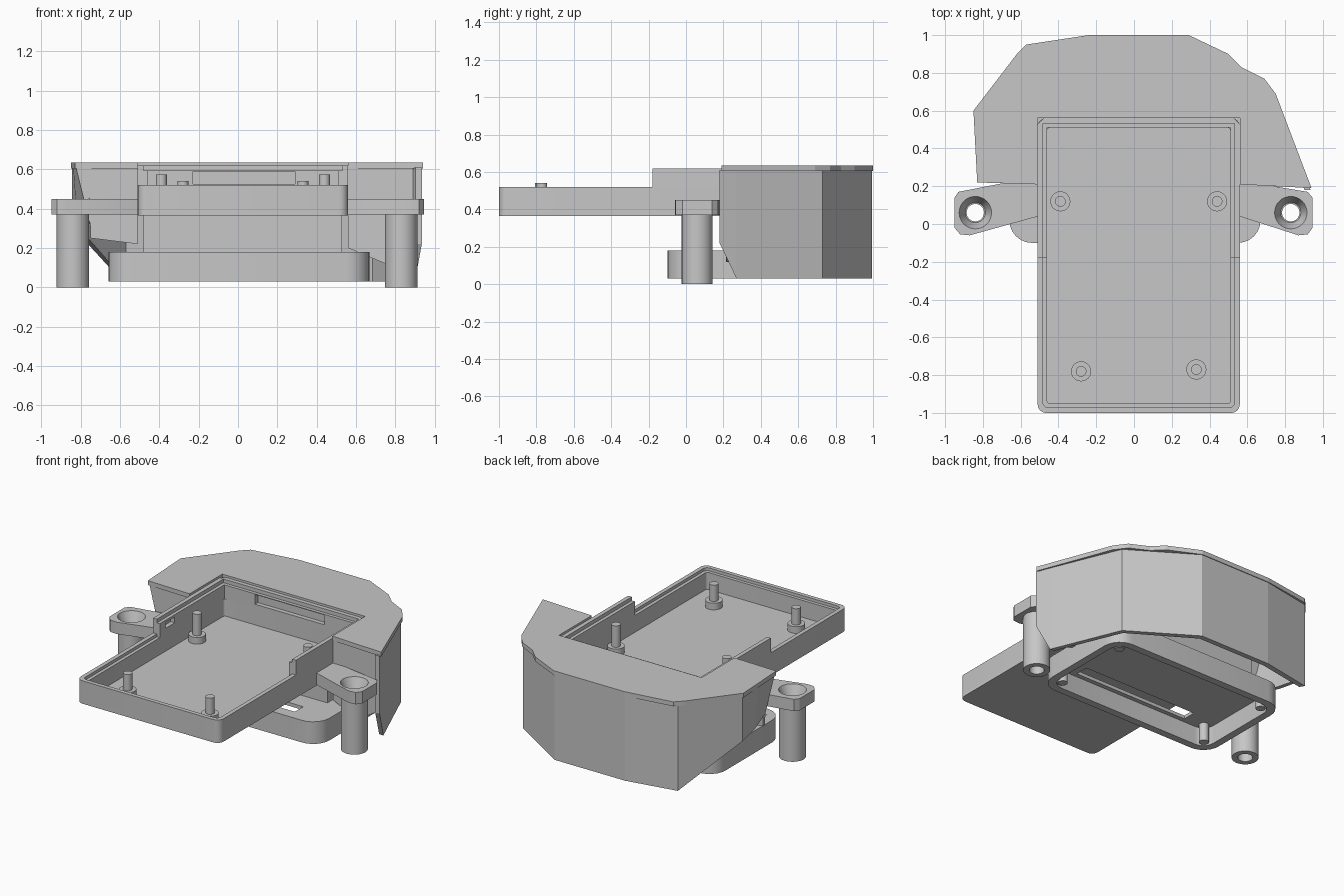
import bpy, bmesh
from math import cos, sin, pi

cube = bpy.data.objects.get("Cube")
if cube:
    bpy.data.objects.remove(cube, do_unlink=True)

GREY = (0.57, 0.57, 0.57, 1)
grey = bpy.data.materials.new("plain_grey")
grey.use_nodes = True
grey.diffuse_color = GREY
grey.node_tree.nodes["Principled BSDF"].inputs["Base Color"].default_value = GREY


def finish(name, bm):
    bmesh.ops.recalc_face_normals(bm, faces=bm.faces)
    mesh = bpy.data.meshes.new(name)
    bm.to_mesh(mesh)
    bm.free()
    mesh.materials.append(grey)
    ob = bpy.data.objects.new(name, mesh)
    bpy.context.collection.objects.link(ob)
    return ob


def smooth(ob):
    bpy.ops.object.select_all(action='DESELECT')
    ob.select_set(True)
    bpy.context.view_layer.objects.active = ob
    bpy.ops.object.shade_smooth_by_angle()
    return ob


def prism(name, pts, a, b, upright=False):
    """Extrude an outline along z, or an upright x-z outline along y."""
    bm = bmesh.new()
    low, top = ([bm.verts.new((p, d, q) if upright else (p, q, d)) for p, q in pts]
                for d in (a, b))
    bm.faces.new(low)
    bm.faces.new(top)
    n = len(pts)
    for i in range(n):
        j = (i + 1) % n
        bm.faces.new((low[i], low[j], top[j], top[i]))
    return finish(name, bm)


def ring(name, outer, inner, z0, z1):
    """Upright band between two outlines with equal point counts."""
    bm = bmesh.new()
    loops = [[bm.verts.new((x, y, z)) for x, y in pts]
             for pts, z in ((outer, z0), (outer, z1), (inner, z1), (inner, z0))]
    n = len(outer)
    for a in range(4):
        p, q = loops[a], loops[(a + 1) % 4]
        for i in range(n):
            j = (i + 1) % n
            bm.faces.new((p[i], p[j], q[j], q[i]))
    return finish(name, bm)


def round_rect(x0, x1, y0, y1, r, steps=6):
    pts = []
    corners = ((x1 - r, y1 - r), (x0 + r, y1 - r), (x0 + r, y0 + r), (x1 - r, y0 + r))
    for k, (cx, cy) in enumerate(corners):
        for i in range(steps + 1):
            a = (k + i / steps) * pi / 2
            pts.append((cx + r * cos(a), cy + r * sin(a)))
    return pts


def circle(x, y, r, n=32):
    return [(x + r * cos(2 * pi * i / n), y + r * sin(2 * pi * i / n)) for i in range(n)]


def box(name, x0, x1, y0, y1, z0, z1):
    return prism(name, [(x0, y0), (x1, y0), (x1, y1), (x0, y1)], z0, z1)


def cut(ob, cutter):
    cutter.hide_render = True
    mod = ob.modifiers.new("cut", 'BOOLEAN')
    mod.operation = 'DIFFERENCE'
    mod.solver = 'EXACT'
    mod.object = cutter
    bpy.context.view_layer.objects.active = ob
    bpy.ops.object.modifier_apply(modifier=mod.name)
    bpy.data.objects.remove(cutter, do_unlink=True)


# Long shallow tray with a stepped rim
L, R, F, B = -0.51, 0.56, -1.0, 0.56


def tray_outline(t):
    return round_rect(L + t, R - t, F + t, B - t, max(0.045 - t * 0.6, 0.012))


prism("tray_floor", tray_outline(0), 0.365, 0.385)
smooth(ring("tray_wall", tray_outline(0), tray_outline(0.05), 0.385, 0.5))
smooth(ring("tray_lip", tray_outline(0), tray_outline(0.028), 0.5, 0.52))


# Raised wall around the back half of the tray
def raised(name, t, z0, z1):
    y = -0.18
    c = 0.03
    return prism(name, [(L, y), (L + t, y), (L + t, B - t), (R - t, B - t), (R - t, y),
                        (R, y), (R, B - c), (R - c, B), (L + c, B), (L, B - c)], z0, z1)


wall = raised("raised_wall", 0.05, 0.5, 0.595)
cut(wall, box("back_slot", -0.23, 0.29, 0.48, 0.54, 0.525, 0.59))
cut(wall, box("side_slot", L + 0.02, -0.4, -0.12, -0.02, 0.54, 0.58))
raised("raised_lip", 0.028, 0.595, 0.62)

# Four standoffs with locating pins
for x, y, top in ((-0.39, 0.12, 0.575), (0.44, 0.12, 0.575),
                  (-0.28, -0.78, 0.54), (0.33, -0.77, 0.54)):
    smooth(prism("standoff", circle(x, y, 0.053), 0.38, 0.43))
    smooth(prism("standoff_pin", circle(x, y, 0.028), 0.43, top))

# Mounting ears with countersunk holes and hollow legs
ears = {
    "right": (-0.84, [(-0.51, 0.04), (-0.51, 0.24), (-0.7, 0.215), (-0.93, 0.17),
                      (-0.95, 0.14), (-0.95, -0.02), (-0.92, -0.055), (-0.87, -0.06)]),
    "left": (0.83, [(0.56, 0.04), (0.56, 0.23), (0.65, 0.215), (0.92, 0.17),
                    (0.945, 0.14), (0.945, -0.02), (0.92, -0.055), (0.87, -0.06)]),
}
for side, (x, pts) in ears.items():
    ear = prism(side + "_ear", pts, 0.37, 0.45)
    bm = bmesh.new()
    bmesh.ops.create_cone(bm, cap_ends=True, segments=32, radius1=0.04, radius2=0.09, depth=0.12)
    bmesh.ops.translate(bm, verts=bm.verts, vec=(x, 0.06, 0.4))
    cut(ear, finish("countersink", bm))
    smooth(ear)
    smooth(ring(side + "_leg", circle(x, 0.06, 0.083), circle(x, 0.06, 0.046), 0, 0.372))

# Base frame, open below, with a slotted ceiling and corner pegs
smooth(ring("base_frame", round_rect(-0.66, 0.67, -0.1, 0.64, 0.12),
            round_rect(-0.61, 0.62, -0.05, 0.59, 0.08), 0.03, 0.18))
ceiling = prism("base_ceiling", round_rect(-0.64, 0.65, -0.08, 0.62, 0.11), 0.155, 0.178)
cut(ceiling, box("cable_slot", -0.42, 0.44, -0.02, 0.07, 0.1, 0.2))
for x in (-0.56, 0.57):
    for y in (0.0, 0.54):
        smooth(prism("base_peg", circle(x, y, 0.03, 24), 0.032, 0.16))

# Neck joining the base to the tray
box("neck", -0.48, 0.53, 0.2, 0.55, 0.17, 0.37)

# Faceted rear housing: roof plate wrapped around the tray
roof = [(-0.83, 0.22), (-0.85, 0.6), (-0.62, 0.9), (-0.57, 0.95), (-0.24, 1.0), (0.29, 1.0),
        (0.5, 0.9), (0.57, 0.83), (0.69, 0.77), (0.75, 0.69), (0.94, 0.19),
        (R, 0.21), (R, B), (L, B), (L, 0.21)]
prism("housing_roof", roof, 0.605, 0.635)

# Front walls of the housing on both sides of the tray
prism("right_front_wall", [(-0.82, 0.605), (L, 0.605), (L, 0.22), (-0.75, 0.25), (-0.755, 0.45)],
      0.225, 0.25, upright=True)
prism("left_front_wall", [(R, 0.605), (0.91, 0.605), (0.91, 0.22), (0.75, 0.12), (R, 0.2)],
      0.215, 0.24, upright=True)

# Housing side walls: x, y, bottom height and bottom inset along the outline
path = [(-0.825, 0.23, 0.33, 0.07), (-0.838, 0.43, 0.32, 0.02), (-0.845, 0.6, 0.31, 0),
        (-0.59, 0.93, 0.03, 0), (-0.24, 0.995, 0.03, 0), (0.29, 0.995, 0.03, 0),
        (0.71, 0.73, 0.03, 0), (0.9, 0.27, 0.03, 0), (0.935, 0.18, 0.22, 0)]
bm = bmesh.new()
rows = []
for x, y, low, inset in path:
    ix, iy = x * 0.965, y - 0.035 * max(0, (y - 0.4) / 0.6)
    rows.append([bm.verts.new(p) for p in
                 ((x + inset, y, low), (x, y, 0.61), (ix, iy, 0.61), (ix + inset, iy, low))])
for a, b in zip(rows, rows[1:]):
    for i in range(4):
        j = (i + 1) % 4
        bm.faces.new((a[i], a[j], b[j], b[i]))
bm.faces.new(rows[0])
bm.faces.new(rows[-1])
finish("housing_wall", bm)
